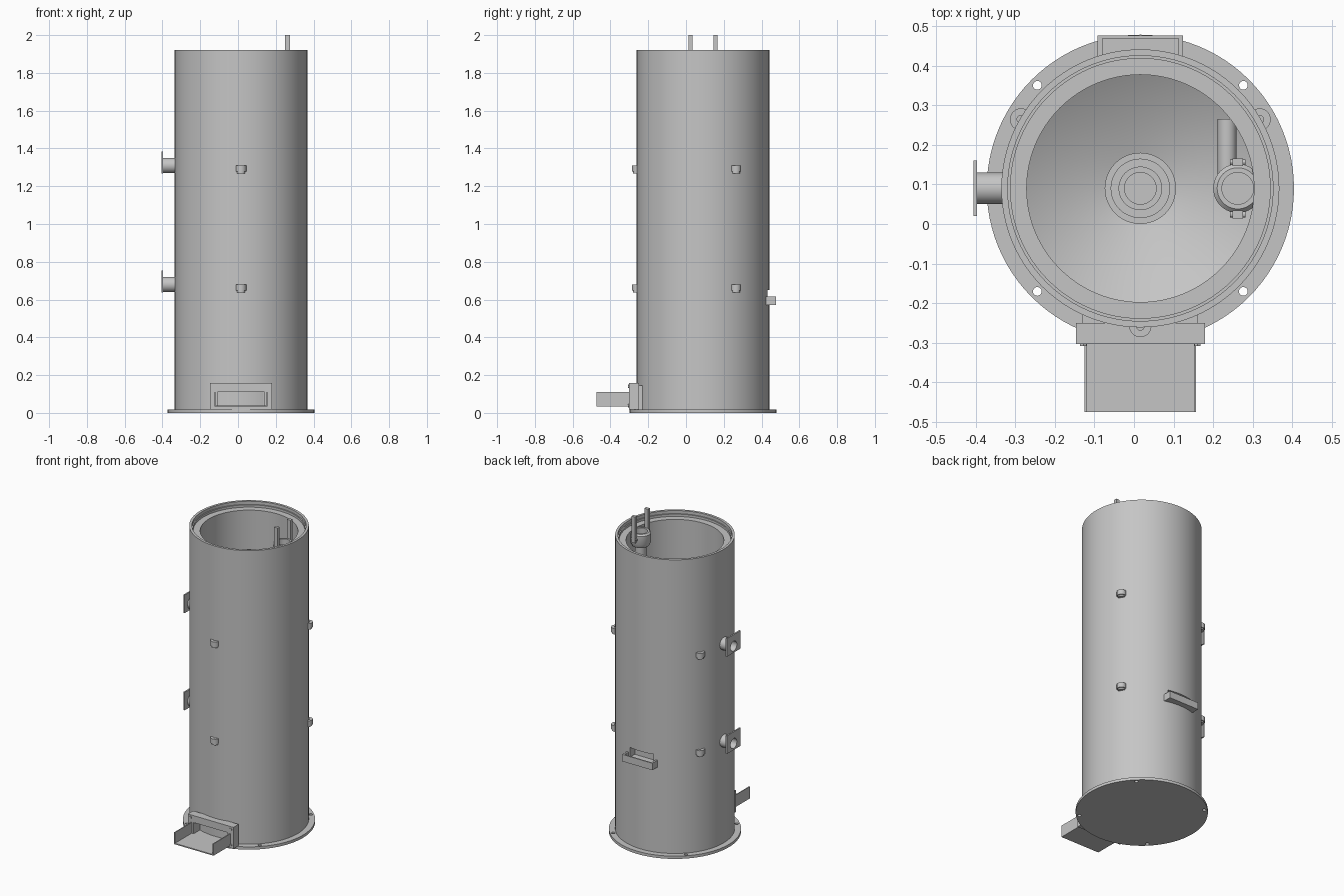
import bpy, bmesh, math
from mathutils import Matrix, Vector

if "Cube" in bpy.data.objects:
    bpy.data.objects.remove(bpy.data.objects["Cube"])

CX, CY = 0.016, 0.09          # tank axis
R = 0.351                     # shell radius

steel = bpy.data.materials.new("grey_steel")
steel.use_nodes = True
steel.diffuse_color = (0.56, 0.56, 0.56, 1)
steel.node_tree.nodes["Principled BSDF"].inputs["Base Color"].default_value = (0.56, 0.56, 0.56, 1)


def finish(name, bm):
    bmesh.ops.recalc_face_normals(bm, faces=bm.faces)
    me = bpy.data.meshes.new(name)
    bm.to_mesh(me)
    bm.free()
    me.materials.append(steel)
    ob = bpy.data.objects.new(name, me)
    bpy.context.collection.objects.link(ob)
    return ob


def smooth(ob):
    bpy.ops.object.select_all(action='DESELECT')
    ob.select_set(True)
    bpy.context.view_layer.objects.active = ob
    bpy.ops.object.shade_smooth_by_angle(angle=math.radians(30))


def lathe(name, profile, x, y, steps=48, closed=False):
    """Spin (radius, z) points about a vertical axis."""
    bm = bmesh.new()
    vs = [bm.verts.new((r, 0, z)) for r, z in profile]
    es = [bm.edges.new(p) for p in zip(vs, vs[1:])]
    if closed:
        es.append(bm.edges.new((vs[-1], vs[0])))
    bmesh.ops.spin(bm, geom=vs + es, cent=(0, 0, 0), axis=(0, 0, 1),
                   angle=math.tau, steps=steps)
    bmesh.ops.remove_doubles(bm, verts=bm.verts, dist=0.0001)
    bmesh.ops.translate(bm, verts=bm.verts, vec=(x, y, 0))
    return finish(name, bm)


def box(name, x, y, z):
    """Box from (min, max) ranges."""
    bm = bmesh.new()
    bmesh.ops.create_cube(bm, size=1)
    for v in bm.verts:
        v.co = [lo + (c + 0.5) * (hi - lo) for c, (lo, hi) in zip(v.co, (x, y, z))]
    return finish(name, bm)


def rod(name, a, b, r, seg=24):
    """Cylinder from point a to point b."""
    a, b = Vector(a), Vector(b)
    d = b - a
    bm = bmesh.new()
    m = Matrix.Translation((a + b) / 2) @ d.to_track_quat('Z', 'Y').to_matrix().to_4x4()
    bmesh.ops.create_cone(bm, cap_ends=True, segments=seg, radius1=r, radius2=r,
                          depth=d.length, matrix=m)
    return finish(name, bm)


def cut(ob, cutters):
    """Subtract the cutters and remove them."""
    for c in cutters:
        mod = ob.modifiers.new("cut", 'BOOLEAN')
        mod.operation, mod.solver, mod.object = 'DIFFERENCE', 'EXACT', c
        c.hide_render = True
    bpy.context.view_layer.update()
    deps = bpy.context.evaluated_depsgraph_get()
    me = bpy.data.meshes.new_from_object(ob.evaluated_get(deps))
    ob.modifiers.clear()
    ob.data = me
    for c in cutters:
        bpy.data.objects.remove(c)


# Tank: outer shell, recessed top ledge, inner well and funnel floor
shell = lathe("tank_shell", [
    (0, 0.005), (R, 0.005), (R, 1.92), (0.335, 1.92), (0.335, 1.90), (0.328, 1.90),
    (0.328, 1.885), (0.287, 1.885), (0.287, 1.47), (0.06, 1.34), (0, 1.34)],
    CX, CY, 96)
cut(shell, [box("hatch_cutter", (CX - 0.085, CX + 0.085), (0.38, 0.50), (0.585, 0.65))])
smooth(shell)

# Base flange with four bolt holes
flange = lathe("base_flange", [(0, 0), (0.388, 0), (0.388, 0.018), (0, 0.018)], CX, CY, 96)
holes = []
for i in range(4):
    a = math.radians(45 + 90 * i)
    px, py = CX + 0.368 * math.cos(a), CY + 0.368 * math.sin(a)
    holes.append(rod("hole_cutter", (px, py, -0.05), (px, py, 0.05), 0.011, 20))
cut(flange, holes)
smooth(flange)

# Central standpipe in the well
smooth(lathe("centre_standpipe", [
    (0.04, 1.30), (0.04, 1.74), (0.055, 1.74), (0.055, 1.73), (0.075, 1.73),
    (0.075, 1.72), (0.09, 1.72), (0.09, 1.69), (0.06, 1.69), (0.06, 1.30)],
    CX, CY, 48, True))
smooth(rod("standpipe_plug", (CX, CY, 1.60), (CX, CY, 1.70), 0.041))

# Coupling near the well wall: cup, neck, feed pipe and two levers
VX = 0.262
smooth(lathe("coupling_cup", [
    (0, 1.82), (0.04, 1.82), (0.04, 1.88), (0.052, 1.88), (0.062, 1.87), (0.062, 1.815),
    (0.05, 1.79), (0.034, 1.785), (0.034, 1.62), (0, 1.62)], VX, CY, 40))
smooth(rod("feed_pipe", (0.235, CY, 1.64), (0.235, 0.265, 1.64), 0.024))
for side, s in (("front", -1), ("back", 1)):
    y = CY + s * 0.066
    box("coupling_lever_" + side, (VX - 0.013, VX + 0.013), (y - 0.010, y + 0.010), (1.83, 2.0))
    rod("lever_pin_" + side, (VX - 0.02, y, 1.85), (VX + 0.02, y, 1.85), 0.007, 12)

# Lifting bosses: three around, two levels
for level, z in (("lower", 0.66), ("upper", 1.29)):
    for side, deg in (("front", -90), ("left", 30), ("right", 150)):
        a = math.radians(deg)
        smooth(lathe(f"{level}_boss_{side}", [
            (0, z - 0.022), (0.022, z - 0.022), (0.022, z - 0.012), (0.028, z - 0.012),
            (0.028, z + 0.02), (0.010, z + 0.02), (0.010, z + 0.01), (0, z + 0.01)],
            CX + (R - 0.003) * math.cos(a), CY + (R - 0.003) * math.sin(a), 24))

# Side ports: open pipe stub with square plate
for level, z in (("lower", 0.68), ("upper", 1.31)):
    stub = rod(level + "_port_pipe", (-0.40, CY, z), (-0.31, CY, z), 0.040, 32)
    plate = box(level + "_port_plate", (-0.405, -0.396), (0.02, 0.16), (z - 0.042, z + 0.075))
    for ob in (stub, plate):
        cut(ob, [rod("bore_cutter", (-0.45, CY, z), (-0.345, CY, z), 0.032, 32)])
        smooth(ob)

# Front outlet: duct, framed plate, bolts and open chute
XL, XR = -0.125, 0.157
duct = box("outlet_duct", (XL - 0.005, XR + 0.005), (-0.27, -0.16), (0.018, 0.145))
frame = box("outlet_frame", (-0.147, 0.179), (-0.303, -0.25), (0.018, 0.157))
for ob in (duct, frame):
    cut(ob, [box("outlet_cutter", (XL + 0.02, XR - 0.02), (-0.40, -0.24), (0.04, 0.112))])
for i, x in enumerate((-0.128, 0.160)):
    for j, z in enumerate((0.037, 0.14)):
        rod(f"frame_bolt_{i}_{j}", (x, -0.308, z), (x, -0.30, z), 0.009, 6)
box("chute_floor", (XL, XR), (-0.475, -0.295), (0.033, 0.040))
box("chute_wall_right", (XL, XL + 0.006), (-0.475, -0.295), (0.033, 0.11))
box("chute_wall_left", (XR - 0.006, XR), (-0.475, -0.295), (0.033, 0.11))

# Back hatch: open-topped catch tray below the opening
TL, TR = CX - 0.108, CX + 0.108
box("tray_floor", (TL, TR), (0.40, 0.476), (0.570, 0.578))
box("tray_lip", (TL, TR), (0.468, 0.476), (0.570, 0.615))
box("tray_end_right", (TL, TL + 0.012), (0.40, 0.476), (0.570, 0.615))
box("tray_end_left", (TR - 0.012, TR), (0.40, 0.476), (0.570, 0.615))
